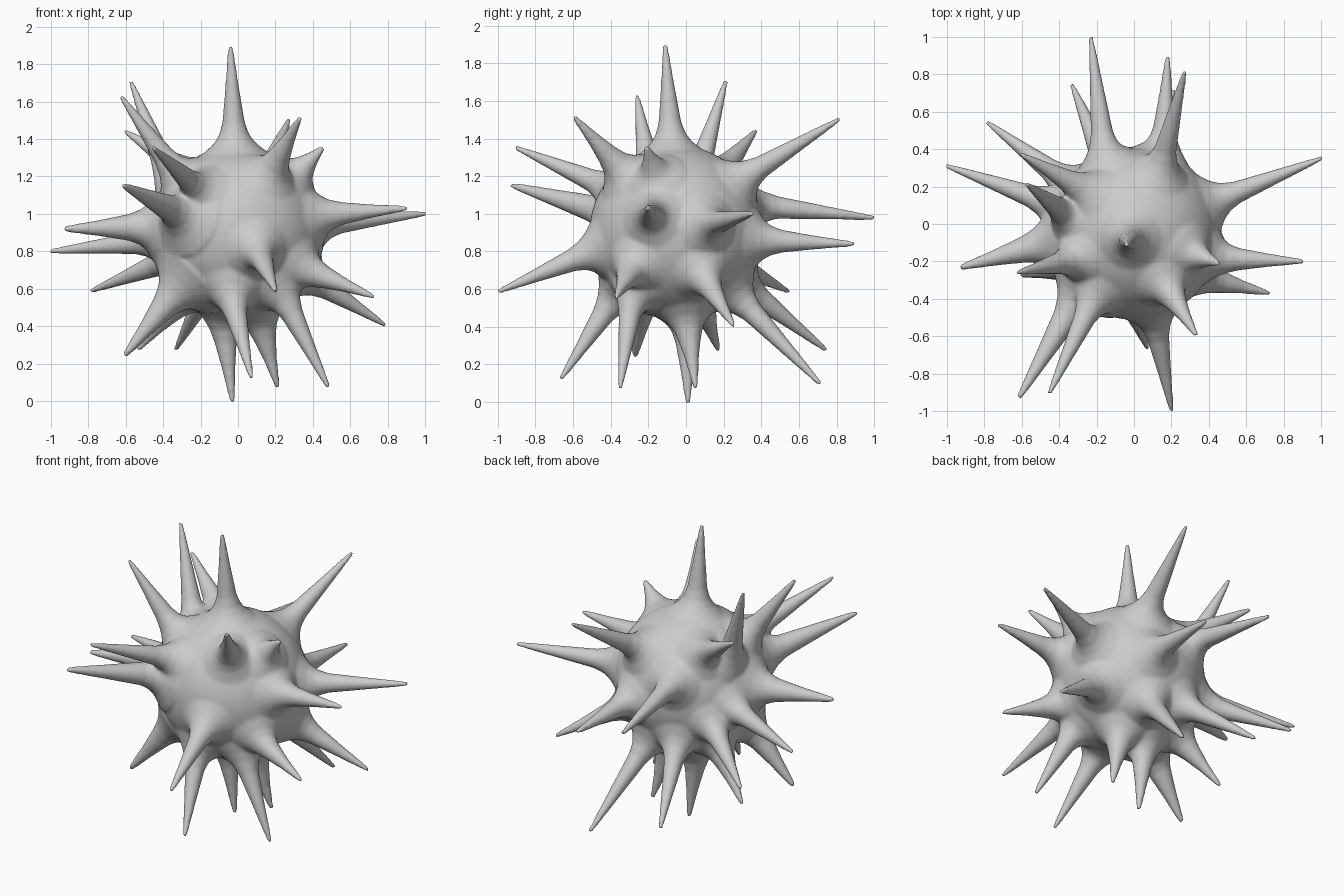
import bpy, bmesh, math
from mathutils import Vector

if "Cube" in bpy.data.objects:
    bpy.data.objects.remove(bpy.data.objects["Cube"])

CENTRE = Vector((0, -0.05, 0.9))
R = 0.462         # body radius

# spike tips: x, y, z
TIPS = [
    (-.04, -.11, 1.89), (-.57, .21, 1.70), (-.62, -.26, 1.62), (-.60, .37, 1.44),
    (.27, .81, 1.50), (.33, -.59, 1.51), (.45, -.21, 1.35), (-.61, -.92, 1.15),
    (-.45, -.90, 1.35), (-.92, -.23, .92), (-1.0, .31, .80), (-.78, .54, .59),
    (-.60, -.27, .25), (-.33, .74, .28), (-.03, .01, .0), (.07, -.66, .13),
    (.21, .05, .08), (.21, .71, .10), (.48, -.35, .08), (.78, .25, .41),
    (.72, -.37, .56), (.20, -.99, .59), (.90, -.20, 1.03), (1.0, .35, 1.0),
    (-.23, .99, .98), (.18, .89, .84), (-.53, .17, .28),
]
# feet of the spikes that do not point straight out: tip index -> foot
FEET = {1: (-.36, .05, 1.17), 2: (-.34, -.20, 1.22), 3: (-.25, .17, 1.2),
        4: (.15, .31, 1.2), 7: (-.31, -.40, 1.0), 8: (-.23, -.42, 1.15),
        9: (-.45, -.10, .93), 12: (-.36, -.24, .56),
        14: (-.08, 0, .45), 15: (-.04, -.40, .54), 18: (.26, -.31, .54),
        20: (.36, -.29, .70), 21: (.11, -.5, .8), 22: (.42, -.18, .99),
        24: (-.16, .37, 1.05), 25: (.15, .37, .86)}
FAT = {7: 1.2, 9: 1.2, 12: 1.2}     # thicker spikes


def add_spike(bm, tip, foot, fat, n=20):
    """Tapered spike: flared foot square to the body, shaft towards the tip."""
    normal = (foot - CENTRE).normalized()
    base = CENTRE + normal * R
    axis = (tip - base).normalized()
    length = (tip - base).length + 0.01
    k = min(1.0, length / 0.4)
    profile = [(-.20, .10), (-.045, .185), (-.012, .145), (.022 * k, .108),
               (.065 * k, .08), (.13 * k, .06),
               (length * .6, .036), (length * .88, .02), (length, .012)]
    rings = []
    for h, w in profile:
        w *= fat
        f = min(1, max(0, h / (.13 * k)))
        q = normal.lerp(axis, f).to_track_quat('Z', 'Y')
        c = base + (axis if h > 0 else normal) * h
        rings.append([bm.verts.new(c + q @ Vector((
            w * math.cos(i * math.tau / n), w * math.sin(i * math.tau / n), 0)))
            for i in range(n)])
    # line up neighbouring rings
    for r in range(1, len(rings)):
        prev = rings[r - 1][0].co - sum((v.co for v in rings[r - 1]), Vector()) / n
        mid = sum((v.co for v in rings[r]), Vector()) / n
        s = max(range(n), key=lambda i: (rings[r][i].co - mid).dot(prev))
        rings[r] = rings[r][s:] + rings[r][:s]
    for lo, hi in zip(rings, rings[1:]):
        for i in range(n):
            j = (i + 1) % n
            bm.faces.new((lo[i], lo[j], hi[j], hi[i]))
    bm.faces.new(rings[0][::-1])
    bm.faces.new(rings[-1])


# round body
bm = bmesh.new()
bmesh.ops.create_icosphere(bm, subdivisions=5, radius=R)
bmesh.ops.translate(bm, verts=bm.verts, vec=CENTRE)

# spikes
for i, t in enumerate(TIPS):
    add_spike(bm, Vector(t), Vector(FEET.get(i, t)), FAT.get(i, 1.0))

me = bpy.data.meshes.new("spiky_ball")
bm.to_mesh(me)
bm.free()
ob = bpy.data.objects.new("spiky_ball", me)
bpy.context.collection.objects.link(ob)

# fuse everything into one smooth skin
rm = ob.modifiers.new("fuse", 'REMESH')
rm.mode = 'VOXEL'
rm.voxel_size = 0.011
rm.use_smooth_shade = True
sm = ob.modifiers.new("soften", 'SMOOTH')
sm.factor = 0.5
sm.iterations = 6
